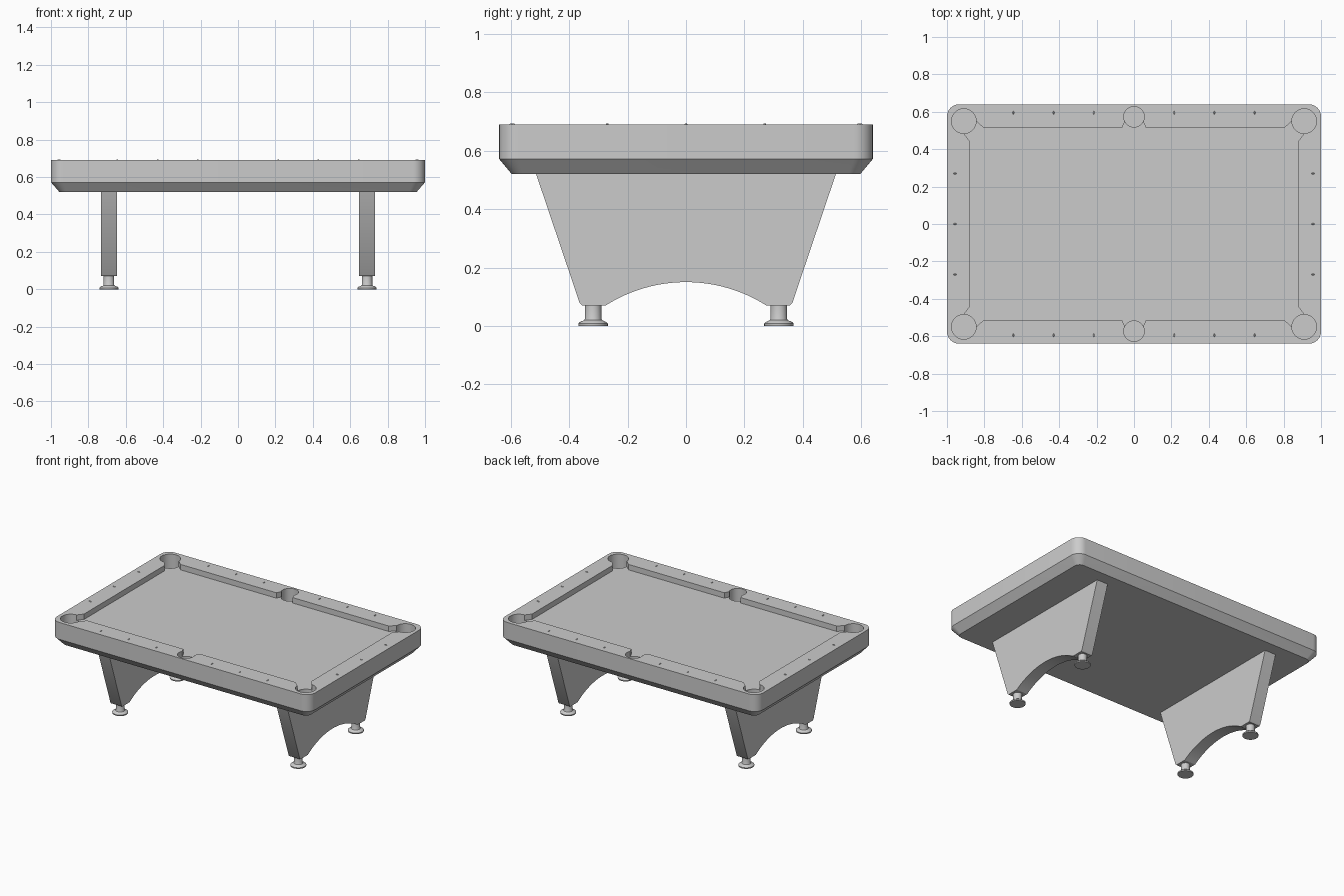
import bpy, bmesh
from math import sin, cos, pi, atan2, radians
from mathutils import Vector

if "Cube" in bpy.data.objects:
    bpy.data.objects.remove(bpy.data.objects["Cube"])

RAIL_Z, CLOTH_Z, POCKET_Z = 0.69, 0.652, 0.58


def make_object(name, bm):
    bmesh.ops.recalc_face_normals(bm, faces=bm.faces)
    me = bpy.data.meshes.new(name)
    bm.to_mesh(me)
    bm.free()
    ob = bpy.data.objects.new(name, me)
    bpy.context.collection.objects.link(ob)
    return ob


def smooth(ob, angle=30):
    bpy.ops.object.select_all(action='DESELECT')
    ob.select_set(True)
    bpy.context.view_layer.objects.active = ob
    bpy.ops.object.shade_smooth_by_angle(angle=radians(angle))


def loft(name, rings):
    """Skin equal-length rings of 3D points and cap both ends."""
    bm = bmesh.new()
    loops = [[bm.verts.new(p) for p in r] for r in rings]
    n = len(loops[0])
    for a, b in zip(loops, loops[1:]):
        for i in range(n):
            bm.faces.new((a[i], a[(i + 1) % n], b[(i + 1) % n], b[i]))
    bm.faces.new(loops[0][::-1])
    bm.faces.new(loops[-1])
    return make_object(name, bm)


def rounded_rect(hx, hy, r, z, seg=8):
    pts = []
    for k, (sx, sy) in enumerate([(1, 1), (-1, 1), (-1, -1), (1, -1)]):
        for i in range(seg + 1):
            a = pi / 2 * (k + i / seg)
            pts.append((sx * (hx - r) + r * cos(a), sy * (hy - r) + r * sin(a), z))
    return pts


def circle(x, y, r, z, seg=32):
    return [(x + r * cos(2 * pi * i / seg), y + r * sin(2 * pi * i / seg), z) for i in range(seg)]


def cut(target, cutter):
    m = target.modifiers.new("cut", 'BOOLEAN')
    m.operation, m.solver, m.object = 'DIFFERENCE', 'EXACT', cutter
    bpy.context.view_layer.objects.active = target
    bpy.ops.object.modifier_apply(modifier=m.name)
    bpy.data.objects.remove(cutter)


# Table body with chamfered lower edge
body = loft("table_body", [rounded_rect(0.955, 0.597, 0.04, 0.52),
                           rounded_rect(1.0, 0.64, 0.065, 0.572),
                           rounded_rect(1.0, 0.64, 0.065, RAIL_Z)])

# Sunken playing field: one quadrant of the cushion outline, mirrored
quad = [(0.88, 0.445), (0.915, 0.49), (0.91, 0.55), (0.85, 0.555),
        (0.805, 0.515), (0.063, 0.515), (0.044, 0.56)]
outline = (quad + [(-x, y) for x, y in quad[::-1]]
           + [(-x, -y) for x, y in quad] + [(x, -y) for x, y in quad[::-1]])
cut(body, loft("field_cutter", [[(x, y, z) for x, y in outline] for z in (CLOTH_Z, 0.8)]))

# Pockets
for sy in (1, -1):
    for x, y, r in ((-0.91, 0.55, 0.066), (0, 0.573, 0.055), (0.91, 0.55, 0.066)):
        cut(body, loft("pocket_cutter", [circle(x, sy * y, r, z) for z in (POCKET_Z, 0.8)]))
smooth(body)


# Rail sights: small raised diamonds
def sight(x, y, dx, dy):
    base = [(x + dx, y), (x, y + dy), (x - dx, y), (x, y - dy)]
    top = [(x + (px - x) * 0.5, y + (py - y) * 0.5) for px, py in base]
    loft("rail_sight", [[(*p, RAIL_Z - 0.002) for p in base],
                        [(*p, RAIL_Z + 0.004) for p in top]])


for s in (1, -1):
    for x in (0.215, 0.43, 0.645):
        for sx in (1, -1):
            sight(sx * x, s * 0.595, 0.006, 0.013)
    for y in (-0.27, 0, 0.27):
        sight(s * 0.957, y, 0.013, 0.006)

# Leg panels: tapered slab with an arched underside
half_w, rise, low = 0.275, 0.08, 0.07
R = (half_w ** 2 + rise ** 2) / (2 * rise)
A = atan2(half_w, R - rise)
arch = [(R * sin(A * t / 12), low + rise - R + R * cos(A * t / 12)) for t in range(-12, 13)]
profile = [(-0.515, 0.525), (-0.364, 0.078), (-0.356, low)] + arch + \
          [(0.356, low), (0.364, 0.078), (0.515, 0.525)]

# Adjustable feet: lathe radius / height
foot = [(0.05, 0.0), (0.051, 0.008), (0.046, 0.013), (0.03, 0.02), (0.028, 0.025), (0.028, 0.072)]

for side, sx in (("left", -1), ("right", 1)):
    leg = loft(side + "_leg", [[(sx * 0.69 + d, y, z) for y, z in profile] for d in (-0.043, 0.043)])
    smooth(leg)
    for end, sy in (("front", -1), ("back", 1)):
        f = loft(f"{end}_{side}_foot", [circle(sx * 0.69, sy * 0.318, r, z, 24) for r, z in foot])
        smooth(f, 35)
